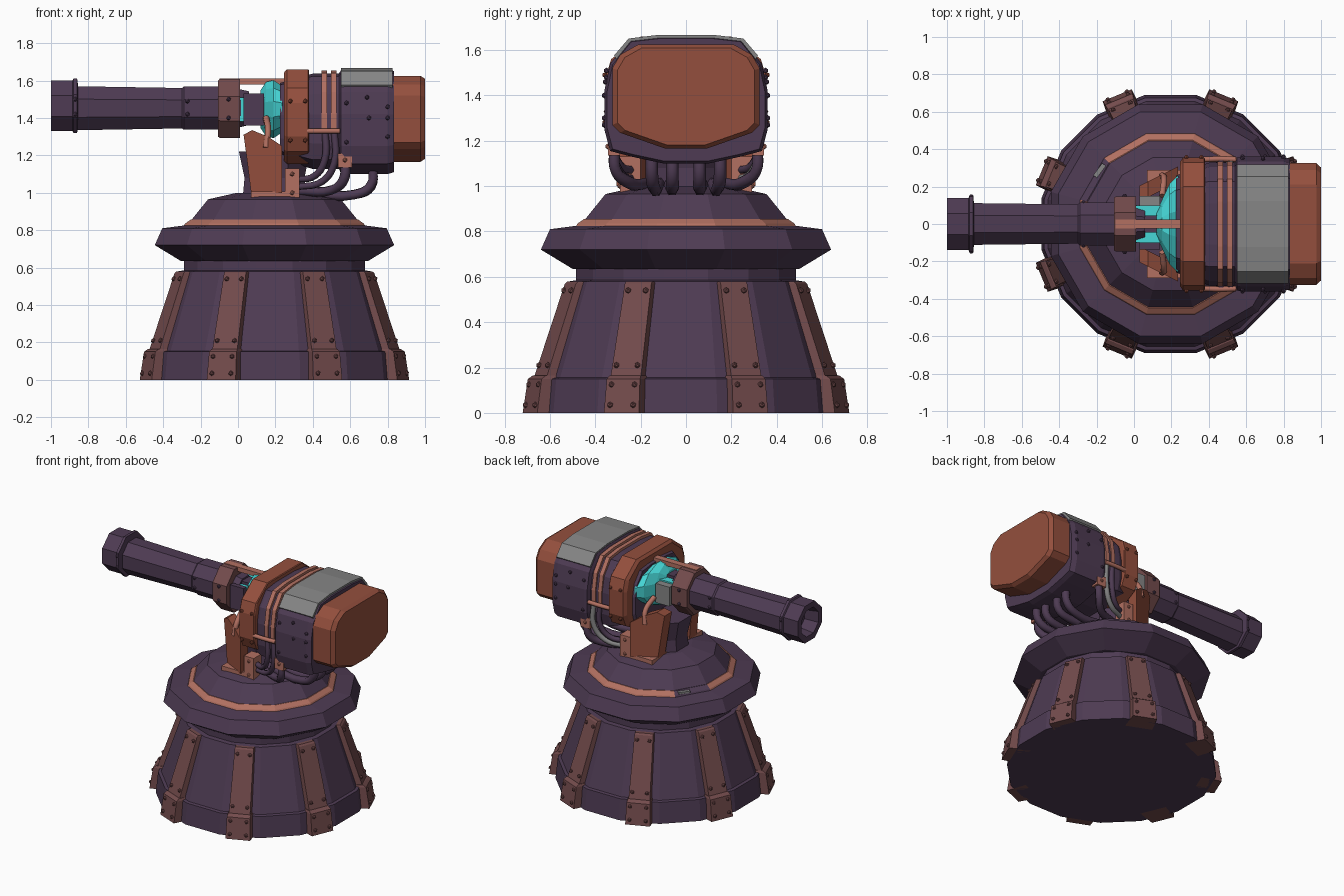
import bpy, bmesh, math
from mathutils import Vector, Matrix

if "Cube" in bpy.data.objects:
    bpy.data.objects.remove(bpy.data.objects["Cube"])

CX = 0.195  # pedestal axis


def srgb(name, r, g, b):
    f = lambda c: (c / 255 / 12.92) if c < 11 else ((c / 255 + 0.055) / 1.055) ** 2.4
    m = bpy.data.materials.new(name)
    m.diffuse_color = (f(r), f(g), f(b), 1)
    m.use_nodes = True
    m.node_tree.nodes["Principled BSDF"].inputs["Base Color"].default_value = m.diffuse_color
    return m


PURPLE = srgb("dark_purple", 78, 59, 83)
BROWN = srgb("strap_brown", 115, 75, 76)
RUST = srgb("rust_red", 148, 79, 61)
COPPER = srgb("light_copper", 178, 112, 97)
CYAN = srgb("glow_cyan", 70, 215, 215)
GREY = srgb("worn_grey", 134, 134, 134)


def finish(name, bm, *mats):
    bmesh.ops.recalc_face_normals(bm, faces=bm.faces)
    me = bpy.data.meshes.new(name)
    bm.to_mesh(me)
    bm.free()
    for m in mats:
        me.materials.append(m)
    ob = bpy.data.objects.new(name, me)
    bpy.context.collection.objects.link(ob)
    return ob


def loft(name, rings, *mats, rule=None):
    """Skin a stack of equal-length point rings and cap both ends."""
    bm = bmesh.new()
    vs = [[bm.verts.new(p) for p in r] for r in rings]
    n = len(rings[0])
    for a, b in zip(vs, vs[1:]):
        for i in range(n):
            f = bm.faces.new((a[i], a[(i + 1) % n], b[(i + 1) % n], b[i]))
            if rule:
                f.material_index = rule(f.calc_center_median())
    bm.faces.new(vs[0])
    bm.faces.new(vs[-1])
    return finish(name, bm, *mats)


def lathe(name, profile, n, *mats, rule=None):
    """Flat-sided turned shape about the pedestal axis; radii are to the flats."""
    k = 1 / math.cos(math.pi / n)
    ang = [(i + 0.5) * 2 * math.pi / n for i in range(n)]
    return loft(name, [[(CX + r * k * math.cos(a), r * k * math.sin(a), z) for a in ang]
                       for r, z in profile], *mats, rule=rule)


def tube_x(name, stations, zc, mat, n=8):
    """Flat-sided shape along x from (x, y radius, z radius)."""
    k = 1 / math.cos(math.pi / n)
    ang = [(i + 0.5) * 2 * math.pi / n for i in range(n)]
    return loft(name, [[(x, ry * k * math.cos(a), zc + rz * k * math.sin(a)) for a in ang]
                       for x, ry, rz in stations], mat)


def section_x(name, half, stations, mat, zc=1.40):
    """Mirrored half outline (y, z) swept along x with (x, scale)."""
    pts = half + [(-y, z) for y, z in reversed(half)]
    return loft(name, [[(x, y * s, zc + (z - zc) * s) for y, z in pts] for x, s in stations], mat)


def box(name, x, y, z, mat):
    return loft(name, [[(x[0], y[0], h), (x[1], y[0], h), (x[1], y[1], h), (x[0], y[1], h)]
                       for h in z], mat)


def hose(name, pts, r, mat):
    cu = bpy.data.curves.new(name, 'CURVE')
    cu.dimensions = '3D'
    cu.bevel_depth, cu.bevel_resolution, cu.resolution_u = r, 1, 5
    cu.use_fill_caps = True
    sp = cu.splines.new('BEZIER')
    sp.bezier_points.add(len(pts) - 1)
    for b, p in zip(sp.bezier_points, pts):
        b.co = p
        b.handle_left_type = b.handle_right_type = 'AUTO'
    cu.materials.append(mat)
    ob = bpy.data.objects.new(name, cu)
    bpy.context.collection.objects.link(ob)
    bpy.ops.object.select_all(action='DESELECT')
    ob.select_set(True)
    bpy.context.view_layer.objects.active = ob
    bpy.ops.object.convert(target='MESH')


def rivets(name, pts, r, mat):
    bm = bmesh.new()
    for p in pts:
        bmesh.ops.create_icosphere(bm, subdivisions=1, radius=r, matrix=Matrix.Translation(p))
    finish(name, bm, mat)


# Pedestal
lathe("pedestal", [(.69, 0), (.675, .15), (.655, .155), (.515, .58), (.485, .585), (.485, .66)], 16, PURPLE)
lathe("collar", [(.50, .635), (.64, .72), (.60, .81), (.485, .825), (.4, .83)], 12, PURPLE)
lathe("collar_trim", [(.44, .82), (.485, .822), (.478, .835), (.448, .856), (.40, .856)], 12, COPPER, PURPLE,
      rule=lambda c: int(135 < math.degrees(math.atan2(c.y, c.x - CX)) < 165))
lathe("dome", [(.448, .85), (.355, .965), (.20, 1.0), (.19, 1.0)], 12, PURPLE)
a = math.radians(143)
patch = box("trim_patch", (-.012, .012), (-.04, .04), (.838, .852), GREY)
patch.matrix_world = Matrix.Translation((CX + .475 * math.cos(a), .475 * math.sin(a), 0)) @ Matrix.Rotation(a, 4, 'Z')

# Straps with rivets round the pedestal
studs = []
for i in range(8):
    a = math.radians(22.5 + 45 * i)
    er, et = Vector((math.cos(a), math.sin(a), 0)), Vector((-math.sin(a), math.cos(a), 0))
    P = lambda r, t, z: Vector((CX, 0, z)) + er * r + et * t
    R = lambda z, r0, r1, w: [P(r0, -w, z), P(r1, -w * .88, z), P(r1, w * .88, z), P(r0, w, z)]
    loft(f"strap_foot_{i}", [R(0, .6, .745, .095), R(.15, .6, .722, .09), R(.165, .6, .70, .085)], BROWN)
    loft(f"strap_{i}", [R(.15, .6, .698, .082), R(.57, .44, .552, .072), R(.58, .44, .54, .07)], BROWN)
    studs += [P(.742, s * .055, .035) for s in (-1, 1)] + [P(.725, s * .055, .125) for s in (-1, 1)]
    studs += [P(.68, s * .05, .21) for s in (-1, 1)] + [P(.565, s * .042, .54) for s in (-1, 1)]
rivets("strap_rivets", studs, .014, BROWN)

# Barrel and muzzle
tube_x("barrel", [(-.9, .112, .118), (-.3, .105, .108), (-.29, .115, .115), (-.05, .115, .115), (.06, .09, .09)], 1.452, PURPLE)
tube_x("muzzle", [(-.855, .11, .11), (-.86, .148, .145), (-.88, .148, .145), (-.885, .138, .135), (-1, .138, .135),
                  (-1, .098, .095), (-.9, .08, .08)], 1.465, PURPLE)
tube_x("barrel_collar", [(.012, .10, .10), (.012, .148, .158), (-.095, .148, .158), (-.108, .14, .15), (-.108, .1, .1)], 1.45, BROWN)
rivets("barrel_rivets", [(x, s * y, z) for s in (-1, 1) for x, y, z in
       ((-.05, .15, 1.50), (-.05, .15, 1.40), (-.27, .115, 1.49), (-.27, .115, 1.42), (-.87, .148, 1.50), (-.87, .148, 1.42))],
       .013, PURPLE)

# Breech with glowing core and reflector
box("breech_core", (.0, .16), (-.10, .10), (1.38, 1.51), CYAN)
box("breech_spine", (.0, .2), (-.045, .045), (1.36, 1.53), PURPLE)
box("breech_plate_right", (.03, .14), (-.135, -.10), (1.36, 1.53), PURPLE)
box("breech_plate_left", (.03, .14), (.10, .15), (1.36, 1.50), GREY)
tube_x("reflector", [(.12, .07, .10), (.15, .13, .145), (.19, .215, .155), (.235, .26, .125), (.25, .2, .1)], 1.447, CYAN, 12)
box("top_bar", (-.1, .3), (-.024, .024), (1.58, 1.612), COPPER)

# Rust ring, housing, grey cover and rear cap
section_x("front_ring", [(.2, 1.66), (.33, 1.56), (.355, 1.48), (.355, 1.30), (.32, 1.22), (.2, 1.155)],
          [(.245, .93), (.262, 1), (.375, 1), (.38, .98)], RUST)
body = [(.12, 1.66), (.25, 1.645), (.335, 1.54), (.36, 1.42), (.36, 1.25), (.335, 1.155), (.24, 1.13), (.1, 1.10)]
section_x("housing", body, [(.225, .72), (.37, .88), (.40, .91), (.54, .91), (.55, .985), (.57, 1), (.80, 1), (.835, .965)], PURPLE)
cover = [(.318, 1.575), (.253, 1.651), (.122, 1.667)]
cover = cover + [(-y, z) for y, z in reversed(cover)]
cover += [(y * .93, z - .03) for y, z in reversed(cover)]
loft("top_cover", [[(x, y, z) for y, z in cover] for x in (.552, .825)], GREY)
section_x("rear_cap", [(.21, 1.625), (.29, 1.58), (.325, 1.52), (.325, 1.27), (.29, 1.235), (.09, 1.165)],
          [(.82, 1), (.975, 1), (1.0, .93)], RUST)
hr = [(x, y, z) for s in (-1, 1) for x, y, z in
      ((.58, s * .36, 1.27), (.70, s * .36, 1.4), (.80, s * .355, 1.46), (.80, s * .36, 1.4), (.80, s * .36, 1.3),
       (.58, s * .35, 1.48), (.69, s * .35, 1.51))]
rivets("housing_rivets", hr, .013, PURPLE)
rivets("ring_rivets", [(.32 + dx, s * .357, z) for s in (-1, 1) for dx, z in ((-.04, 1.49), (.04, 1.49), (-.04, 1.28), (.04, 1.28))],
       .013, RUST)

# Copper bands over the housing waist
half = [(.335, 1.33), (.335, 1.42), (.315, 1.54), (.24, 1.64), (.12, 1.655)]
path = half + [(-y, z) for y, z in reversed(half)]
inner = [(y * .9, z - .04) for y, z in reversed(path)]
for i, x in enumerate((.447, .497)):
    loft(f"waist_band_{i}", [[(u, y, z) for y, z in path + inner] for u in (x, x + .03)], COPPER)

# Neck between dome and housing
tube = [(.17, .97), (.16, 1.08), (.19, 1.22)]
lathe("neck", tube, 8, PURPLE)

for s, side in ((-1, "right"), (1, "left")):
    # Yoke arm, profile in x-z, wider at the bottom back
    arm = [(.07, 1.0), (.235, 1.0), (.235, 1.25), (.16, 1.30), (.075, 1.335), (.03, 1.31), (.045, 1.2)]
    loft(f"yoke_arm_{side}", [[(x, s * (y0 + .5 * (x - .03)), z) for x, z in arm] for y0 in (.12, .205)], RUST)
    hose(f"yoke_pipe_{side}", [(.15, s * .26, 1.24), (.16, s * .24, 1.33), (.15, s * .15, 1.40)], .018, COPPER)
    # Copper brackets and side rod
    box(f"foot_bracket_{side}", (.25, .33), sorted((s * .2, s * .29)), (.97, 1.13), COPPER)
    box(f"hose_clamp_{side}", (.535, .61), sorted((s * .29, s * .345)), (1.135, 1.21), COPPER)
    box(f"yoke_flange_{side}", (.07, .25), sorted((s * .12, s * .29)), (.975, 1.008), COPPER)
    hose(f"side_rod_{side}", [(.37, s * .345, 1.33), (.46, s * .348, 1.33), (.545, s * .345, 1.33)], .015, COPPER)
    rivets(f"bracket_rivets_{side}", [(.29, s * .29, 1.0), (.29, s * .29, 1.1), (.572, s * .345, 1.175)], .013, COPPER)
    # Hoses looping from the housing down to the dome
    m = PURPLE
    hose(f"hose_rear_{side}", [(.72, s * .06, 1.14), (.71, s * .06, 1.03), (.62, s * .06, .99), (.35, s * .07, 1.01)], .028, m)
    hose(f"hose_mid_{side}", [(.72, s * .15, 1.16), (.71, s * .15, 1.04), (.62, s * .14, .99), (.33, s * .12, 1.01)], .028, m)
    hose(f"hose_outer_{side}", [(.575, s * .315, 1.17), (.565, s * .31, 1.07), (.50, s * .25, 1.015), (.33, s * .18, 1.01)], .027, m)
    hose(f"hose_side_{side}", [(.515, s * .325, 1.34), (.515, s * .325, 1.16), (.45, s * .29, 1.06), (.31, s * .24, 1.03)], .019,
         GREY if s > 0 else m)
    hose(f"hose_front_{side}", [(.465, s * .325, 1.34), (.465, s * .325, 1.18), (.41, s * .29, 1.09), (.31, s * .24, 1.07)], .019, m)
